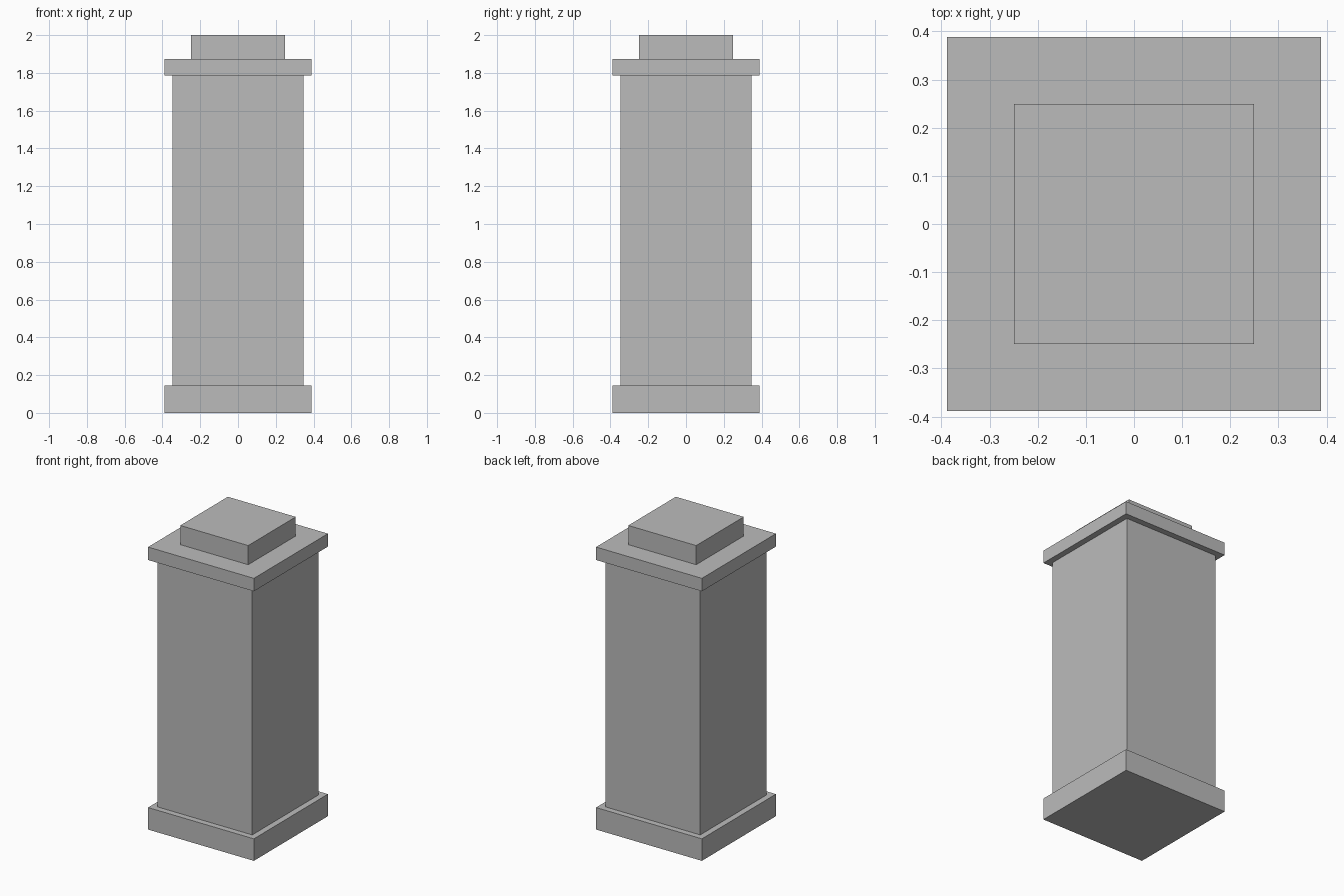
import bpy
import bmesh
from mathutils import Matrix

cube = bpy.data.objects.get("Cube")
if cube:
    bpy.data.objects.remove(cube, do_unlink=True)

# Single plain stone colour
stone = bpy.data.materials.new("grey_stone")
stone.use_nodes = True
colour = (0.5, 0.5, 0.5, 1)
stone.diffuse_color = colour
stone.node_tree.nodes["Principled BSDF"].inputs["Base Color"].default_value = colour


def block(name, width, bottom, top):
    """Square block centred on the vertical axis."""
    mesh = bpy.data.meshes.new(name)
    bm = bmesh.new()
    place = Matrix.Translation((0, 0, (bottom + top) / 2))
    size = Matrix.Diagonal((width, width, top - bottom, 1))
    bmesh.ops.create_cube(bm, size=1, matrix=place @ size)
    bm.to_mesh(mesh)
    bm.free()
    mesh.materials.append(stone)
    obj = bpy.data.objects.new(name, mesh)
    bpy.context.collection.objects.link(obj)
    return obj


# Pillar stacked from the ground up
block("base_plinth", 0.776, 0, 0.146)
block("shaft", 0.696, 0.146, 1.787)
block("capital_slab", 0.776, 1.787, 1.873)
block("top_block", 0.498, 1.873, 2)
